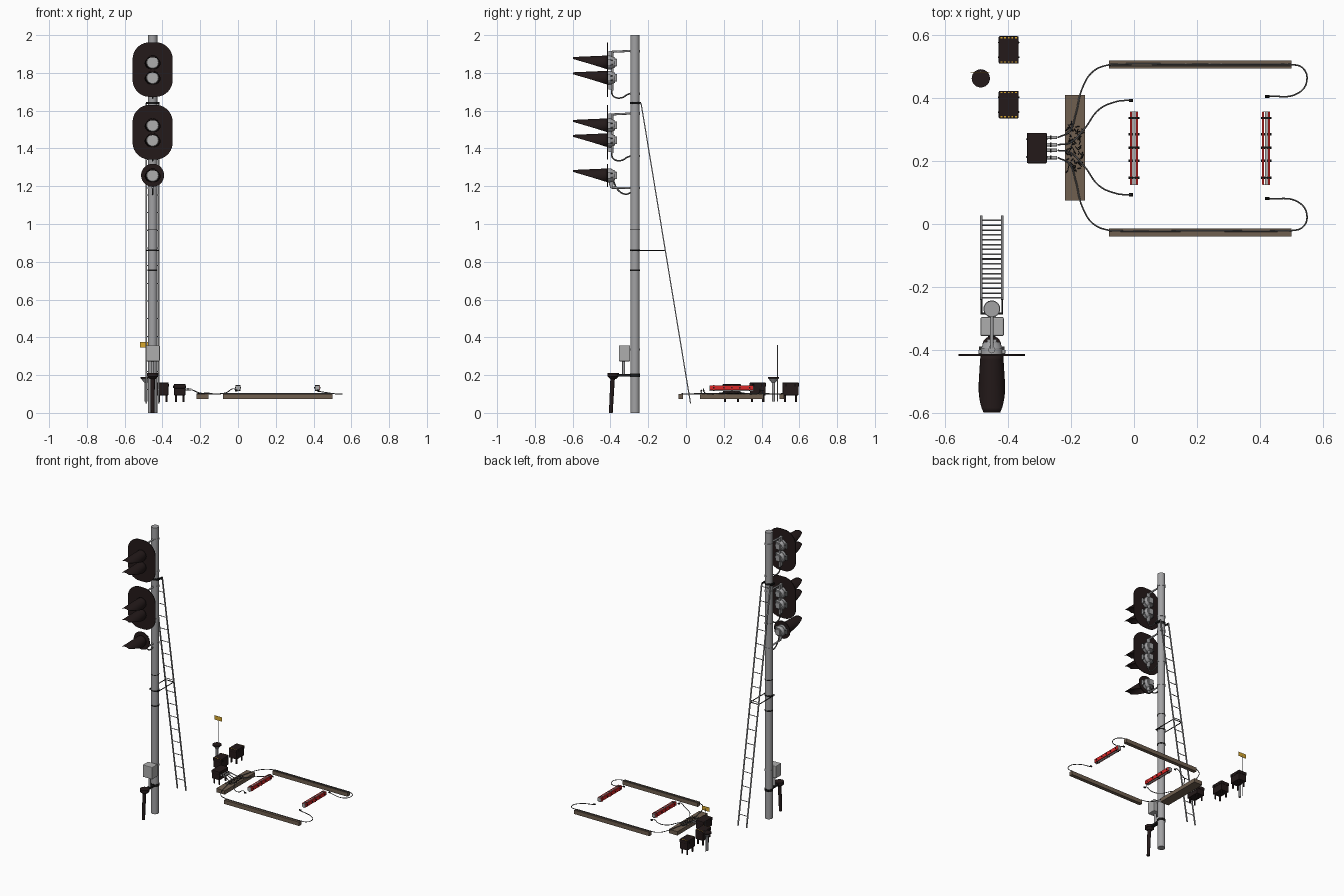
import bpy, bmesh, math, random
from mathutils import Vector, Matrix

if "Cube" in bpy.data.objects:
    bpy.data.objects.remove(bpy.data.objects["Cube"])
random.seed(3)

def mat(name, r, g, b):
    m = bpy.data.materials.new(name)
    m.diffuse_color = (r, g, b, 1)
    m.use_nodes = True
    m.node_tree.nodes["Principled BSDF"].inputs["Base Color"].default_value = m.diffuse_color
    return m

GREY = mat("pole_grey", .36, .36, .37)
LIGHT = mat("light_grey", .42, .42, .42)
STEEL = mat("dark_steel", .12, .12, .12)
DARK = mat("brown_black", .017, .010, .010)
BLACK = mat("black", .009, .009, .009)
TAN = mat("timber_brown", .16, .115, .08)
RED = mat("red", .70, .02, .02)
YELLOW = mat("yellow", .70, .40, .03)

def finish(name, bm, m, smooth=True):
    bmesh.ops.recalc_face_normals(bm, faces=bm.faces[:])
    me = bpy.data.meshes.new(name)
    bm.to_mesh(me)
    bm.free()
    me.materials.append(m)
    ob = bpy.data.objects.new(name, me)
    bpy.context.collection.objects.link(ob)
    if smooth:
        bpy.ops.object.select_all(action='DESELECT')
        ob.select_set(True)
        bpy.context.view_layer.objects.active = ob
        bpy.ops.object.shade_smooth_by_angle(angle=math.radians(35))
    return ob

def boxes(name, m, items, bevel=0):
    """items: (x0, x1, y0, y1, z0, z1) each"""
    bm = bmesh.new()
    for x0, x1, y0, y1, z0, z1 in items:
        c = Vector(((x0 + x1) / 2, (y0 + y1) / 2, (z0 + z1) / 2))
        bmesh.ops.create_cube(bm, size=1, matrix=Matrix.Translation(c) @ Matrix.Diagonal((x1 - x0, y1 - y0, z1 - z0, 1)))
    if bevel:
        bmesh.ops.bevel(bm, geom=bm.edges[:], offset=bevel, segments=2, affect='EDGES', profile=.5)
    return finish(name, bm, m, False)

def rods(name, m, items, n=12):
    """items: (start, end, radius[, end radius]) each"""
    bm = bmesh.new()
    for a, b, r, *r2 in items:
        a, b = Vector(a), Vector(b)
        d = b - a
        M = Matrix.Translation((a + b) / 2) @ d.to_track_quat('Z', 'Y').to_matrix().to_4x4()
        bmesh.ops.create_cone(bm, cap_ends=True, segments=n, radius1=r, radius2=r2[0] if r2 else r, depth=d.length, matrix=M)
    return finish(name, bm, m)

def cable(name, m, paths, r):
    cu = bpy.data.curves.new(name, 'CURVE')
    cu.dimensions = '3D'
    cu.bevel_depth, cu.bevel_resolution, cu.resolution_u, cu.use_fill_caps = r, 2, 8, True
    for pts in paths:
        s = cu.splines.new('BEZIER')
        s.bezier_points.add(len(pts) - 1)
        for p, co in zip(s.bezier_points, pts):
            p.co = co
            p.handle_left_type = p.handle_right_type = 'AUTO'
    ob = bpy.data.objects.new(name, cu)
    bpy.context.collection.objects.link(ob)
    bpy.ops.object.select_all(action='DESELECT')
    ob.select_set(True)
    bpy.context.view_layer.objects.active = ob
    bpy.ops.object.convert(target='MESH')
    ob.data.materials.clear()
    ob.data.materials.append(m)

PX, PY = -.452, -.27

# Pole with clamp bands
rods("pole", GREY, [((PX, PY, 0), (PX, PY, 2), .025)], 32)
def bands(name, m, items):
    rods(name, m, [((PX, PY, z - h), (PX, PY, z + h), .0268) for z, h in items], 32)
bands("head_clamps", GREY, ((1.915, .007), (1.69, .006), (1.585, .007), (1.36, .006), (1.19, .006), (.335, .006)))
bands("pole_bands", BLACK, ((1.64, .006), (.97, .002), (.86, .004), (.755, .004), (.2, .009)))

# Signal heads
def backplate(name, cz, r, dx, dz):
    # disc with its quarters pulled apart into a rounded rectangle
    bm = bmesh.new()
    vs = []
    for i in range(48):
        a = 2 * math.pi * (i + .5) / 48
        vs.append(bm.verts.new((PX + r * math.cos(a) + math.copysign(dx, math.cos(a)), -.414,
                                cz + r * math.sin(a) + math.copysign(dz, math.sin(a)))))
    f = bm.faces.new(vs)
    g = bmesh.ops.extrude_face_region(bm, geom=[f])
    bmesh.ops.translate(bm, vec=(0, -.005, 0), verts=[v for v in g['geom'] if isinstance(v, bmesh.types.BMVert)])
    finish(name, bm, DARK)

def hood(cz):
    # flared tube whose underside is cut away towards the tip
    bm = bmesh.new()
    rows, n = [], 24
    for i in range(13):
        t = i / 12
        R = .0355 + .011 * t
        top = cz + .036 - .008 * t
        h = 2 * .0355 * (1 - t) + .008 * t
        A = math.acos(max(-1, 1 - h / R))
        rows.append([bm.verts.new((PX + R * math.sin(a), -.416 - .183 * t, top - R + R * math.cos(a)))
                     for a in (A * (2 * j / n - 1) for j in range(n + 1))])
    for p, q in zip(rows, rows[1:]):
        for j in range(n):
            bm.faces.new((p[j], p[j + 1], q[j + 1], q[j]))
    ob = finish("lamp_hood", bm, DARK)
    s = ob.modifiers.new("thickness", 'SOLIDIFY')
    s.thickness, s.offset = .002, 0

def lamp(cz):
    hood(cz)
    rods("lens", LIGHT, [((PX, -.418, cz), (PX, -.424, cz), .033, .030)], 32)
    rods("lamp_housing", GREY, [((PX, -.414, cz), (PX, -.395, cz), .037), ((PX, -.395, cz), (PX, -.375, cz), .034, .026)], 24)
    boxes("lamp_flange", GREY, [(PX - .043, PX + .043, -.413, -.400, cz - .018, cz + .018),
                                (PX - .016, PX + .016, -.378, -.366, cz - .02, cz + .02)], .002)
    rods("housing_latches", STEEL, [((PX + s * .037, -.40, cz + k * .012), (PX + s * .037, -.39, cz + k * .012), .004)
                                    for s in (-1, 1) for k in (-1, 1)], 8)

for zc, lamps in ((1.8175, (1.855, 1.774)), (1.486, (1.522, 1.443))):
    backplate("signal_backplate", zc, .090, .016, .0545)
    for z in lamps:
        lamp(z)
    # support arm, upright and lower feed pipe
    rods("head_support", GREY, [((PX, -.395, zc + .094), (PX, PY, zc + .1), .0055), ((PX, -.39, zc + .098), (PX, -.39, zc - .11), .007),
                                ((PX, -.40, zc + .072), (PX, -.40, zc + .098), .011), ((PX, -.40, zc - .105), (PX, -.40, zc - .08), .011)])
    cable("feed_pipe", STEEL, [[(PX, -.395, zc - .10), (PX, -.385, zc - .14), (PX, -.345, zc - .15), (PX, -.305, zc - .13), (PX, -.28, zc - .125)]], .004)
backplate("small_backplate", 1.258, .061, 0, 0)
lamp(1.257)
rods("small_head_support", GREY, [((PX, -.395, 1.205), (PX, -.395, 1.225), .012), ((PX, -.395, 1.192), (PX, PY, 1.19), .0055), ((PX, -.395, 1.19), (PX, -.395, 1.21), .007)])
cable("small_feed_pipe", STEEL, [[(PX, -.385, 1.23), (PX, -.36, 1.18), (PX, -.32, 1.158), (PX, -.285, 1.17)]], .004)

# Ladder leaning on the pole
LT, LB = Vector((PX, -.238, 1.64)), Vector((PX, .024, .05))
bm = bmesh.new()
for s in (-1, 1):
    d = LT - LB
    M = Matrix.Translation((LT + LB) / 2 + Vector((s * .033, 0, 0))) @ Matrix.Rotation(math.atan2(-d.y, d.z), 4, 'X')
    bmesh.ops.create_cube(bm, size=1, matrix=M @ Matrix.Diagonal((.008, .006, d.length, 1)))
finish("ladder_rails", bm, GREY, False)
rods("ladder_rungs", GREY, [(LB.lerp(LT, (i + .8) / 17) - Vector((.032, 0, 0)), LB.lerp(LT, (i + .8) / 17) + Vector((.032, 0, 0)), .0024)
                            for i in range(17)], 8)
boxes("ladder_top_bracket", BLACK, [(PX + s * .033 - .003, PX + s * .033 + .003, -.285, -.238, 1.635, 1.645) for s in (-1, 1)]
      + [(PX - .036, PX + .036, -.287, -.282, 1.635, 1.645)])
boxes("ladder_brace", BLACK, [(PX + s * .033 - .002, PX + s * .033 + .002, -.285, -.108, .858, .862) for s in (-1, 1)]
      + [(PX - .035, PX + .035, y, y + .004, .858, .862) for y in (-.287, -.112)])

# Equipment box on the pole, and the ground conduit
boxes("pole_box", LIGHT, [(-.488, -.414, -.356, -.296, .273, .358)], .004)
rods("box_conduit", GREY, [((PX, -.33, .2), (PX, -.33, .275), .008)])
boxes("conduit_arm", BLACK, [(PX - .012, PX + .012, -.40, -.245, .193, .205)])
rods("ground_conduit", DARK, [((PX, -.398, 0), (PX, -.388, .195), .010, .012), ((PX, -.386, .192), (PX, -.386, .211), .030),
                              ((PX, -.386, .18), (PX, -.386, .192), .016, .028)], 20)

# Cable terminal boxes with legs
for i, (x0, x1, y0, y1, zt) in enumerate(((-.43, -.367, .51, .597, .16), (-.43, -.367, .336, .423, .16), (-.34, -.277, .193, .29, .152))):
    boxes("terminal_box", DARK, [(x0 + .002, x1 - .002, y0 + .002, y1 - .002, .093, zt - .012)], .002)
    boxes("terminal_lid", DARK, [(x0, x1, y0, y1, zt - .022, zt)], .003)
    rods("terminal_legs", DARK, [((x, y, .058), (x, y, .1), .0055) for x in (x0 + .012, x1 - .012) for y in (y0 + .014, y1 - .014)])
    rods("terminal_hinges", BLACK, [((x, y, zt - .02), (x, y, zt - .008), .003) for x in (x0, x1) for y in (y0 + .02, y1 - .02)], 8)
    if i < 2:
        boxes("hazard_stripes", YELLOW, [(x0 + .006 + k * .0115, x0 + .0115 + k * .0115, y, y + .004, zt - .001, zt + .001)
                                         for k in range(5) for y in (y0 + .003, y1 - .007)])

# Round-topped post with a small marker sign
rods("round_post", GREY, [((-.487, .463, .06), (-.487, .463, .17), .008), ((-.487, .463, .16), (-.487, .463, .182), .010, .027)], 20)
rods("round_post_cap", DARK, [((-.487, .463, .182), (-.487, .463, .189), .029)], 24)
rods("sign_post", GREY, [((-.487, .484, .06), (-.487, .484, .36), .0018)], 8)
boxes("marker_sign", YELLOW, [(-.519, -.460, .481, .483, .346, .375)])

# Timber cable troughs
CY = .243
boxes("timber_beams", TAN, [(-.22, -.155, .075, .41, .073, .1)] + [(-.08, .5, y - .0125, y + .0125, .073, .1) for y in (.5075, -.0275)])
boxes("beam_slots", BLACK, [(-.08, .5, y - .0015, y + .0015, .099, .1008) for y in (.5025, -.0225)])

# Cables and connectors
def mirror(paths):
    return paths + [[(x, 2 * CY - y, z) for x, y, z in p] for p in paths]

cable("track_cables", STEEL, mirror([
    [(-.242, .275, .122), (-.205, .295, .106), (-.185, .35, .104), (-.165, .43, .102), (-.13, .485, .1), (-.08, .506, .102), (-.05, .508, .102), (.2, .508, .102),
     (.47, .508, .102), (.5, .507, .102), (.535, .497, .1), (.55, .46, .1), (.525, .418, .1), (.42, .405, .115)],
    [(-.242, .252, .122), (-.205, .258, .106), (-.16, .30, .105), (-.11, .365, .1), (-.06, .388, .108), (-.025, .393, .128), (-.008, .393, .12)]]), .0025)
rods("cable_lugs", BLACK, [((x - .008, y, .118), (x + .005, y, .118), .005)
                           for x, y in ((-.008, .393), (-.008, .093), (.425, .405), (.425, .081))], 8)
rods("box_connectors", LIGHT, [((-.28, y, .124), (-.245, y, .124), .0055) for y in (.275, .252, .234, .211)])
rods("connector_rings", BLACK, [((-.267, y, .124), (-.262, y, .124), .0065) for y in (.275, .252, .234, .211)])
# tangle of cable ties on the cross beam
rods("cable_ties", BLACK, [((x, y, .101), (x + random.uniform(-.012, .012), y + random.uniform(-.014, .014), .105), .0018)
     for x, y in ((random.uniform(-.212, -.165), CY + random.choice((-1, 1)) * random.uniform(0, .075)) for _ in range(80))], 6)

# Insulated rail joints: red bars either side of a light core
for x in (0, .42):
    boxes("joint_bars", RED, [(x + s * .0095 - .0035, x + s * .0095 + .0035, .126, .356, .12, .145) for s in (-1, 1)])
    boxes("joint_core", LIGHT, [(x - .004, x + .004, .124, .358, .116, .1455)])
    boxes("joint_ends", LIGHT, [(x - .012, x + .012, y, y + .002, .121, .144) for y in (.124, .356)])
    rods("joint_bolts", BLACK, [((x - .017, y, .133), (x + .017, y, .133), .0045) for y in (.337, .285, .243, .201, .147)], 6)
    boxes("joint_clips", BLACK, [(x - .012, x + .012, y - .003, y + .003, .116, .1465) for y in (.337, .243, .147)])
